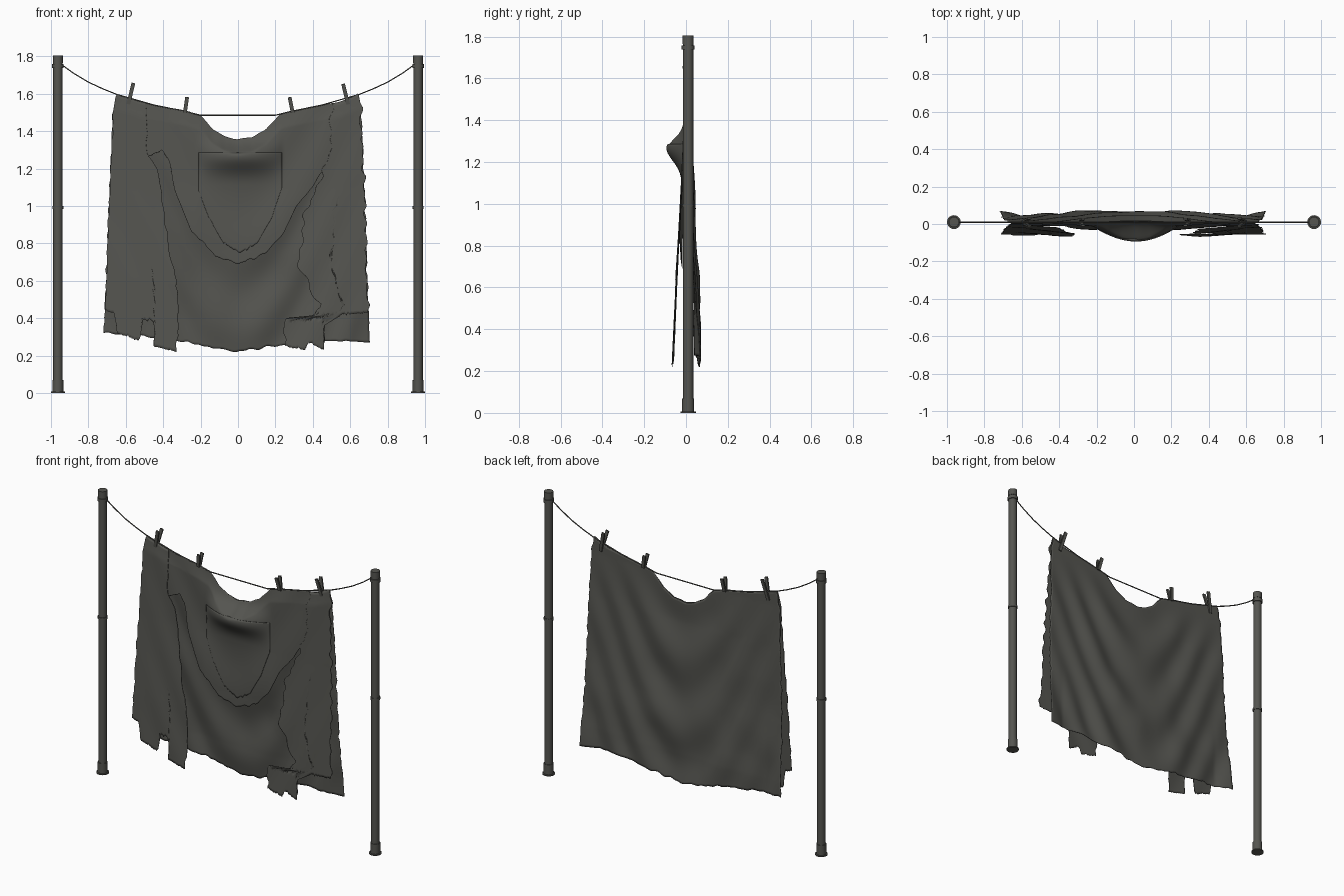
import bpy, bmesh, math
from mathutils import Vector, noise

if "Cube" in bpy.data.objects:
    bpy.data.objects.remove(bpy.data.objects["Cube"], do_unlink=True)

LINE_Y = .01


def material(name, color):
    mat = bpy.data.materials.new(name)
    mat.use_nodes = True
    mat.diffuse_color = color
    bsdf = next(n for n in mat.node_tree.nodes if n.type == 'BSDF_PRINCIPLED')
    bsdf.inputs["Base Color"].default_value = color
    bsdf.inputs["Roughness"].default_value = .9
    return mat


drab = material("dark olive grey", (.09, .09, .08, 1))


def mix(a, b, t):
    return a + (b - a) * t


def track(points, value):
    """Piecewise linear lookup through a few (position, value) points."""
    if value <= points[0][0]:
        return points[0][1]
    for (a, fa), (b, fb) in zip(points, points[1:]):
        if value <= b:
            return mix(fa, fb, (value - a) / (b - a))
    return points[-1][1]


# Top fold of the cloth, following the line and sagging in the middle
FOLD = [(-.66, 1.6), (-.58, 1.575), (-.45, 1.54), (-.28, 1.51), (-.2, 1.485),
        (-.14, 1.415), (-.07, 1.37), (0, 1.355), (.08, 1.37), (.15, 1.41),
        (.23, 1.495), (.3, 1.51), (.45, 1.54), (.56, 1.56), (.65, 1.6)]


def fold_z(x):
    return track(FOLD, x) + .004 * noise.noise(Vector((x * 20, 0, 0)))


def swag(x, z):
    """U-shaped hanging folds."""
    q = z - 3.6 * x * x / (1 + x * x)
    return math.sin(q * 14) + .4 * noise.noise(Vector((x * 6, z * 4, 2)))


def back_depth(x, z):
    drop = min(1, max(0, (1.5 - z) / 1.1))
    middle = max(0, math.cos(x * 1.9))
    y = LINE_Y + drop * (.02 + .032 * middle)
    y += .011 * swag(x, z) * min(1, drop * 4) * middle
    y += .01 * noise.noise(Vector((x * 5, z * 4, 7))) * drop
    corner = max(0, abs(x) - .6) / .1 * max(0, .8 - z)
    return y + .06 * corner


def front_depth(x, z):
    y = track([(.22, -.058), (.6, -.042), (1.1, -.015), (1.55, .002)], z)
    below = min(1, max(0, (fold_z(x) - z) / .08))
    y = mix(LINE_Y, y, below)
    # the cloth sags forward as a cowl in the middle
    if abs(x - .01) < .23:
        belly = math.cos((x - .01) / .23 * math.pi / 2)
        y -= .075 * belly * below * math.exp(-((z - 1.27) / .085) ** 2)
        y += .02 * belly * max(0, min(1, (1.1 - z) * 3))
    return y + .005 * swag(x * .9, z) * below * max(0, math.cos(x * 2.2))


def sheet(name, left, right, hem, depth, offset=0, ceiling=2, ragged=.01, size=(72, 80)):
    """Hanging cloth between two side edges, the top fold and a hem."""
    bm = bmesh.new()
    bmesh.ops.create_grid(bm, x_segments=size[0], y_segments=size[1], size=.5)
    for v in bm.verts:
        s, t = v.co.x + .5, .5 - v.co.y
        top = min(ceiling, fold_z(mix(track(left, 1.55), track(right, 1.55), s)))
        tear = .012 * noise.noise(Vector((s * 30, 5, 0)))
        z = mix(top, track(hem, s) + tear, t)
        rough = ragged * noise.noise(Vector((0, offset * 900, z * 22)))
        x = mix(track(left, z) + rough, track(right, z) + rough, s)
        v.co = (x, depth(x, z) + offset, z)
    mesh = bpy.data.meshes.new(name)
    bm.to_mesh(mesh)
    bm.free()
    mesh.polygons.foreach_set("use_smooth", [True] * len(mesh.polygons))
    mesh.materials.append(drab)
    obj = bpy.data.objects.new(name, mesh)
    bpy.context.collection.objects.link(obj)
    solid = obj.modifiers.new("cloth thickness", 'SOLIDIFY')
    solid.thickness = .003
    solid.offset = 0


# Outer side edges shared by the back sheet and front panels
OUTER_LEFT = [(.3, -.72), (.6, -.705), (1, -.69), (1.5, -.67), (1.6, -.645)]
OUTER_RIGHT = [(.27, .705), (.5, .695), (1, .68), (1.5, .66), (1.6, .645)]

sheet("back_sheet", OUTER_LEFT, OUTER_RIGHT,
      [(0, .32), (.1, .31), (.25, .285), (.5, .22), (.64, .25), (.85, .28), (1, .27)],
      back_depth, size=(110, 90))

# Torn front side panels with hanging strips
sheet("right_front_panel", OUTER_LEFT,
      [(.22, -.33), (.44, -.32), (.6, -.33), (.72, -.36), (1, -.4), (1.2, -.43), (1.28, -.49)],
      [(0, .44), (.13, .43), (.17, .32), (.48, .28), (.52, .39), (.66, .39), (.69, .25), (1, .22)],
      front_depth, offset=-.005)
sheet("left_front_panel",
      [(.4, .25), (.41, .4), (.47, .44), (.52, .4), (.62, .37), (.68, .32),
       (.8, .34), (.95, .35), (1.05, .4), (1.17, .45), (1.3, .5)],
      OUTER_RIGHT,
      [(0, .25), (.22, .23), (.28, .27), (.45, .23), (.5, .42), (1, .43)],
      front_depth, offset=-.006, ragged=.02)

# Middle of the front layer, torn off in a U
sheet("front_bib", [(1, -.51)], [(1, .52)],
      [(0, 1.25), (.1, 1.3), (.14, 1.24), (.16, 1.1), (.25, .87), (.38, .73), (.5, .69),
       (.63, .74), (.73, .85), (.8, 1), (.88, 1.1), (.93, 1.18), (1, 1.3)],
      front_depth, ragged=0, size=(90, 80))
sheet("inner_flap", [(1, -.21)], [(1, .235)],
      [(0, 1.08), (.12, .94), (.3, .8), (.5, .75), (.7, .8), (.88, .94), (1, 1.1)],
      front_depth, offset=-.004, ceiling=1.285, ragged=0, size=(50, 50))


def finish(obj, name):
    obj.name = name
    obj.data.materials.append(drab)
    bpy.ops.object.shade_smooth_by_angle()


# Poles with foot, collars and cap
POLE_PARTS = [("pole", .025, 0, 1.79), ("foot_flange", .037, 0, .007),
              ("foot_sleeve", .029, 0, .07), ("middle_collar", .029, .985, 1),
              ("line_collar", .031, 1.738, 1.758), ("cap", .027, 1.765, 1.805)]
for side, sign in (("left", 1), ("right", -1)):
    for part, radius, low, high in POLE_PARTS:
        bpy.ops.mesh.primitive_cylinder_add(vertices=20, radius=radius, depth=high - low,
                                            location=(sign * .963, LINE_Y, (low + high) / 2))
        finish(bpy.context.object, side + "_" + part)

# Clothes line
half = [(.945, 1.757), (.88, 1.71), (.8, 1.662), (.72, 1.625), (.65, 1.597),
        (.45, 1.54), (.28, 1.505), (.2, 1.485)]
path = [(-x, z) for x, z in half] + [(x, z) for x, z in reversed(half)]
curve = bpy.data.curves.new("clothes_line", 'CURVE')
curve.dimensions = '3D'
curve.bevel_depth = .0035
curve.bevel_resolution = 1
curve.materials.append(drab)
spline = curve.splines.new('POLY')
spline.points.add(len(path) - 1)
for point, (x, z) in zip(spline.points, path):
    point.co = (x, LINE_Y, z, 1)
bpy.context.collection.objects.link(bpy.data.objects.new("clothes_line", curve))

# Pegs: two prongs each, pinched at the cloth and open at the top
PEGS = [(-.575, 1.592, .135, .24), (-.278, 1.54, .085, .14),
        (.284, 1.54, .085, -.2), (.578, 1.587, .135, -.24)]
for number, (x, z, length, lean) in enumerate(PEGS, 1):
    for side, sign in (("front", -1), ("back", 1)):
        bpy.ops.mesh.primitive_cube_add(size=1, location=(x, LINE_Y + sign * .012, z),
                                        rotation=(-sign * .13, lean, 0))
        prong = bpy.context.object
        prong.scale = (.02, .01, length)
        finish(prong, f"peg_{number}_{side}_prong")
